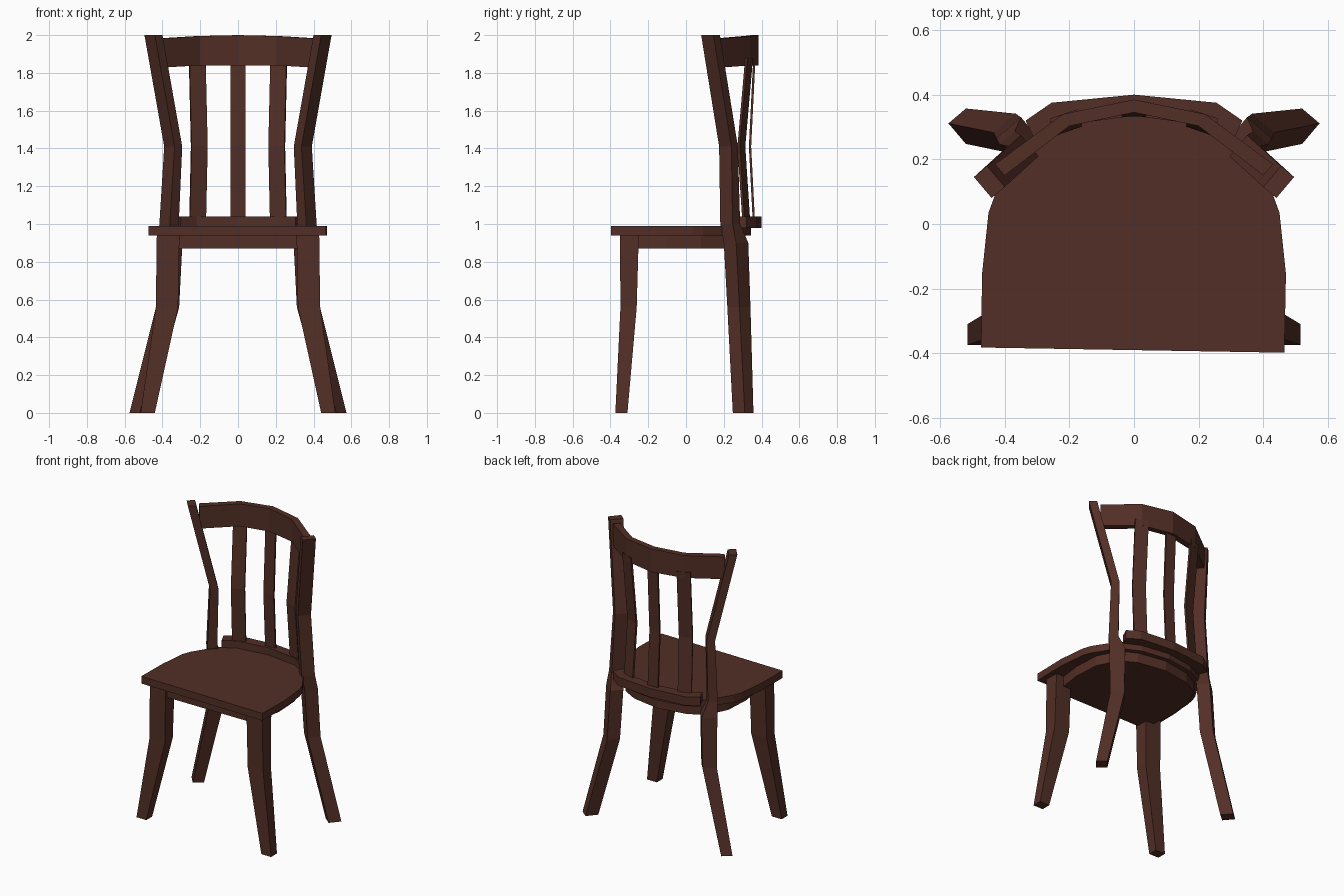
import bpy, bmesh

if "Cube" in bpy.data.objects:
    bpy.data.objects.remove(bpy.data.objects["Cube"])

wood = bpy.data.materials.new("dark brown wood")
wood.diffuse_color = (0.085, 0.028, 0.019, 1)
wood.use_nodes = True
wood.node_tree.nodes["Principled BSDF"].inputs["Base Color"].default_value = wood.diffuse_color

U = (0.647, 0.764)      # rear post wide direction
V = (-0.764, 0.647)     # rear post depth direction


def loft(name, rings):
    """Skin a list of equal-length point rings and cap both ends."""
    bm = bmesh.new()
    rows = [[bm.verts.new(p) for p in r] for r in rings]
    n = len(rows[0])
    for a, b in zip(rows, rows[1:]):
        for i in range(n):
            j = (i + 1) % n
            bm.faces.new((a[i], a[j], b[j], b[i]))
    bm.faces.new(rows[0][::-1])
    bm.faces.new(rows[-1])
    bmesh.ops.recalc_face_normals(bm, faces=bm.faces)
    me = bpy.data.meshes.new(name)
    bm.to_mesh(me)
    bm.free()
    me.materials.append(wood)
    ob = bpy.data.objects.new(name, me)
    bpy.context.collection.objects.link(ob)
    return ob


def mirrored(name, rings):
    """Build a part on the right and its mirror on the left."""
    loft(name + "_right", rings)
    loft(name + "_left", [[(-x, y, z) for x, y, z in r] for r in rings])


def rect(cx, cy, z, w, d, u=(1, 0), v=(0, 1)):
    return [(cx + a * w / 2 * u[0] + b * d / 2 * v[0],
             cy + a * w / 2 * u[1] + b * d / 2 * v[1], z)
            for a, b in ((-1, -1), (1, -1), (1, 1), (-1, 1))]


def slab(name, outline, z0, z1):
    return loft(name, [[(x, y, z) for x, y in outline] for z in (z0, z1)])


def curved_rail(name, stations):
    """Stations: inner x,y, outer x,y, z bottom, z top, from centre to right end."""
    left = [(-s[0], s[1], -s[2], *s[3:]) for s in stations[:0:-1]]
    loft(name, [[(ix, iy, zb), (ox, oy, zb), (ox, oy, zt), (ix, iy, zt)]
                for ix, iy, ox, oy, zb, zt in left + stations])


# Seat board with rounded back
side = [(0.47, -0.155), (0.45, 0.035), (0.43, 0.09), (0.33, 0.25), (0.2, 0.315)]
mirror_side = [(-x, y) for x, y in side[::-1]]
slab("seat", [(-0.473, -0.382), (0.465, -0.398)] + side + [(0, 0.345)] + mirror_side,
     0.94, 0.99)

# Solid apron under the seat
half = [(0.36, -0.335), (0.39, -0.1), (0.38, 0.08), (0.31, 0.22), (0.2, 0.28)]
slab("apron", half + [(0, 0.315)] + [(-x, y) for x, y in half[::-1]], 0.87, 0.94)

# Front legs: straight, then splayed
mirrored("front_leg", [rect(0.478, -0.342, 0, 0.075, 0.064),
                       rect(0.376, -0.304, 0.56, 0.118, 0.086),
                       rect(0.37, -0.3, 0.94, 0.12, 0.1)])

# Rear legs continuing up into the back posts
posts = [(0.52, 0.3025, 0, 0.083, 0.071),
         (0.373, 0.28, 0.56, 0.084, 0.09),
         (0.36, 0.265, 0.9, 0.085, 0.1),
         (0.365, 0.234, 1.0, 0.085, 0.062),
         (0.343, 0.225, 1.41, 0.085, 0.053),
         (0.4475, 0.13, 2.0, 0.085, 0.053)]
mirrored("rear_leg_post", [rect(*p, U, V) for p in posts])

# Lower and upper rails of the back
curved_rail("lower_back_rail", [(0, 0.335, 0, 0.4, 0.98, 1.04),
                                (0.22, 0.305, 0.255, 0.375, 0.98, 1.04),
                                (0.305, 0.255, 0.335, 0.32, 0.98, 1.04)])
curved_rail("top_back_rail", [(0, 0.345, 0, 0.385, 1.84, 2.0),
                              (0.2, 0.303, 0.22, 0.34, 1.84, 1.995),
                              (0.4, 0.15, 0.43, 0.185, 1.828, 1.982)])

# Bent back slats
loft("middle_slat", [rect(0, y, z, 0.078, 0.012)
                     for y, z in ((0.36, 1.0), (0.339, 1.41), (0.362, 1.88))])
T, N = (0.945, -0.327), (0.327, 0.945)
mirrored("side_slat", [rect(x, y, z, 0.09, 0.013, T, N)
                       for x, y, z in ((0.214, 0.32, 1.0), (0.205, 0.293, 1.41),
                                       (0.216, 0.334, 1.88))])
